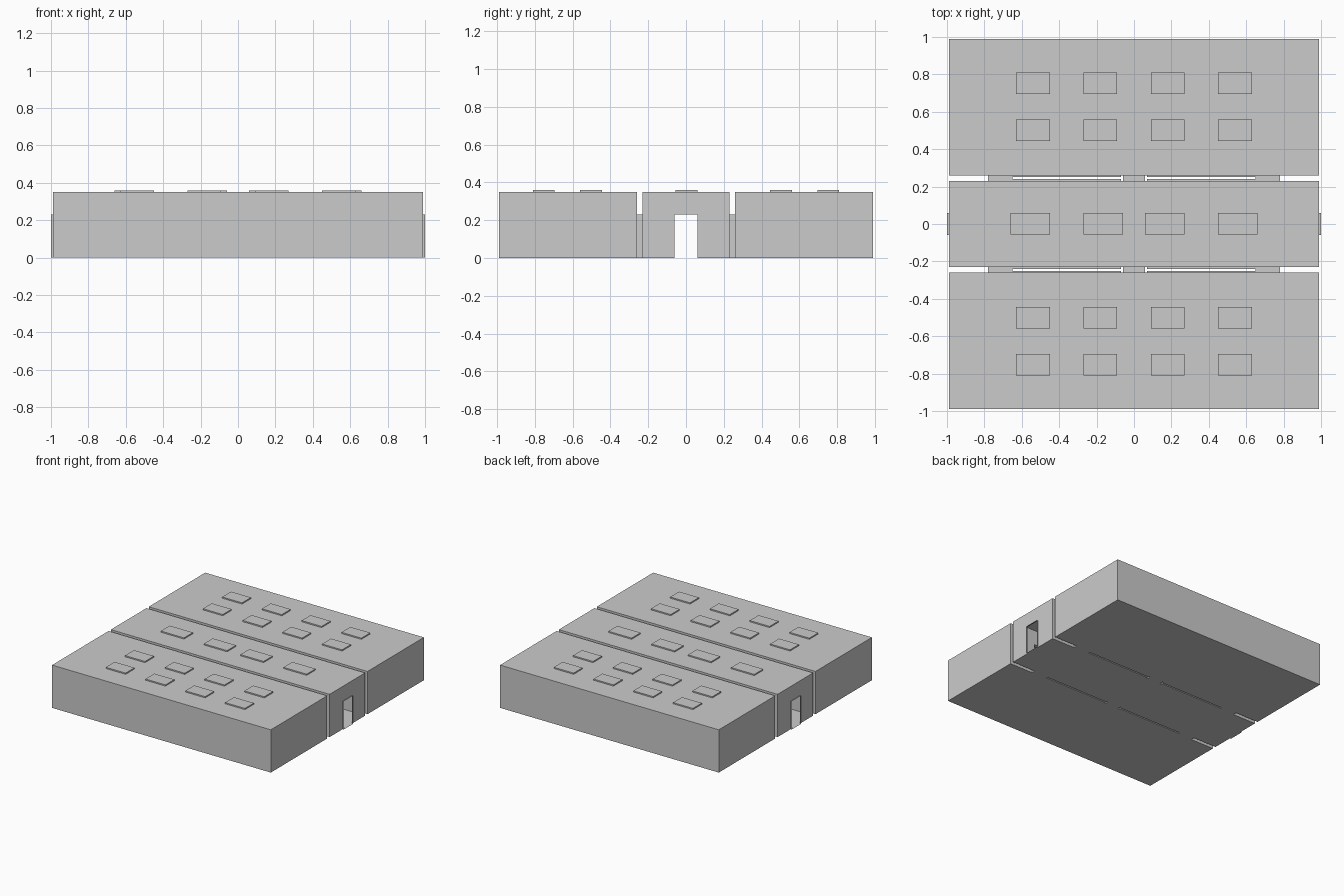
import bpy, bmesh
from mathutils import Vector

if "Cube" in bpy.data.objects:
    bpy.data.objects.remove(bpy.data.objects["Cube"])

H, DOOR_H, X = 0.35, 0.23, 0.99
MID, SIDE_IN, SIDE_OUT = 0.23, 0.26, 0.99
LIP = 0.01


def sheet(bm, P, u, v, holes=()):
    """Single-surface panel with rectangular openings (u0, u1, v0, v1)."""
    us = sorted({*u, *(c for h in holes for c in h[:2])})
    vs = sorted({*v, *(c for h in holes for c in h[2:])})
    for a, b in zip(us, us[1:]):
        for c, d in zip(vs, vs[1:]):
            mu, mv = (a + b) / 2, (c + d) / 2
            if any(h[0] < mu < h[1] and h[2] < mv < h[3] for h in holes):
                continue
            bm.faces.new([bm.verts.new(P(*q)) for q in ((a, c), (b, c), (b, d), (a, d))])


def recess(bm, P, hole, depth, cap=True):
    """Push an opening outwards: four reveals and an optional back face."""
    a, b, c, d = hole
    ring = [P(*q) for q in ((a, c), (b, c), (b, d), (a, d))]
    off = Vector(depth)
    for i in range(4):
        p, q = ring[i], ring[(i + 1) % 4]
        bm.faces.new([bm.verts.new(w) for w in (p, q, q + off, p + off)])
    if cap:
        bm.faces.new([bm.verts.new(w + off) for w in ring])


def finish(bm, name):
    bmesh.ops.remove_doubles(bm, verts=bm.verts[:], dist=1e-5)
    bmesh.ops.recalc_face_normals(bm, faces=bm.faces[:])
    me = bpy.data.meshes.new(name)
    bm.to_mesh(me)
    bm.free()
    bpy.context.collection.objects.link(bpy.data.objects.new(name, me))


def both(a, b):
    return [(a, b), (-b, -a)]


def floor_and_ceiling(bm, y0, y1, lights):
    sheet(bm, lambda u, v: Vector((u, v, 0)), (-X, X), (y0, y1))
    top = lambda u, v: Vector((u, v, H))
    sheet(bm, top, (-X, X), (y0, y1), lights)
    for l in lights:
        recess(bm, top, l, (0, 0, LIP))


doors = [(a, b, 0, DOOR_H) for a, b in [(-0.06, 0.06)] + both(0.65, 0.78)]
bays = [(a, b, 0, DOOR_H) for lo, hi in ((0.07, 0.27), (0.27, 0.46), (0.46, 0.65))
        for a, b in both(lo, hi)]

# Central hall: end doorways, passages to both wings, shallow wall bays
bm = bmesh.new()
lights = [(a, b, -0.055, 0.06) for r in ((0.06, 0.27), (0.45, 0.66)) for a, b in both(*r)]
floor_and_ceiling(bm, -MID, MID, lights)
for s in (-1, 1):
    end = lambda u, v: Vector((s * X, u, v))
    hole = (-0.06, 0.06, 0, DOOR_H)
    sheet(bm, end, (-MID, MID), (0, H), [hole])
    recess(bm, end, hole, (s * LIP, 0, 0), cap=False)
    wall = lambda u, v: Vector((u, s * MID, v))
    sheet(bm, wall, (-X, X), (0, H), doors + bays)
    for d in doors:
        recess(bm, wall, d, (0, s * (SIDE_IN - MID), 0), cap=False)
    for b in bays:
        recess(bm, wall, b, (0, s * LIP, 0))
finish(bm, "central_hall")

# Two wings, mirrored across the hall
for s, name in ((-1, "front_wing"), (1, "back_wing")):
    bm = bmesh.new()
    lights = []
    for r in ((0.09, 0.27), (0.45, 0.63)):
        for a, b in both(*r):
            for lo, hi in ((0.445, 0.56), (0.695, 0.81)):
                lights.append((a, b, *sorted((s * lo, s * hi))))
    floor_and_ceiling(bm, *sorted((s * SIDE_IN, s * SIDE_OUT)), lights)
    inner = lambda u, v: Vector((u, s * SIDE_IN, v))
    sheet(bm, inner, (-X, X), (0, H), doors + bays)
    for b in bays:
        recess(bm, inner, b, (0, -s * LIP, 0))
    sheet(bm, lambda u, v: Vector((u, s * SIDE_OUT, v)), (-X, X), (0, H))
    for e in (-1, 1):
        sheet(bm, lambda u, v: Vector((e * X, s * u, v)), (SIDE_IN, SIDE_OUT), (0, H))
    finish(bm, name)
